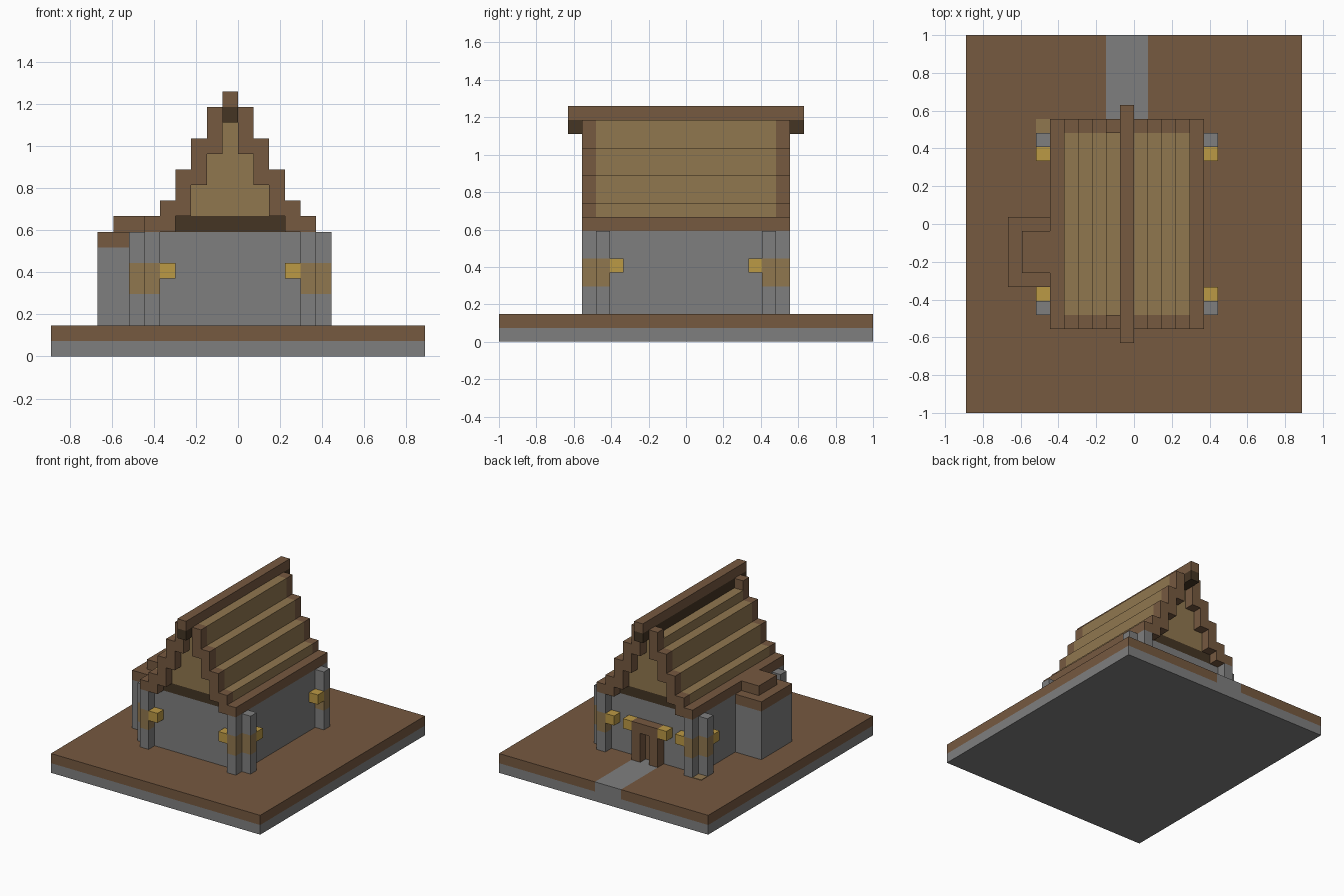
import bpy
import bmesh
from mathutils import Vector

U = 2 / 27  # one block

cube = bpy.data.objects.get("Cube")
if cube:
    bpy.data.objects.remove(cube, do_unlink=True)


def material(name, *rgb):
    m = bpy.data.materials.new(name)
    m.use_nodes = True
    m.diffuse_color = (*rgb, 1)
    m.node_tree.nodes["Principled BSDF"].inputs["Base Color"].default_value = (*rgb, 1)
    return m


BROWN = material("brown wood", 0.18, 0.1, 0.051)
STONE = material("grey stone", 0.212, 0.212, 0.212)
TAN = material("tan planks", 0.28, 0.184, 0.078)
GOLD = material("gold lantern", 0.5, 0.32, 0.06)
DARK = material("dark wood", 0.058, 0.035, 0.017)


def prism(name, mat, outline, direction):
    """Extrude a closed outline of 3D points (in blocks) along a direction."""
    bm = bmesh.new()
    face = bm.faces.new([bm.verts.new(Vector(p) * U) for p in outline])
    out = bmesh.ops.extrude_face_region(bm, geom=[face])
    verts = [g for g in out["geom"] if isinstance(g, bmesh.types.BMVert)]
    bmesh.ops.translate(bm, verts=verts, vec=Vector(direction) * U)
    bmesh.ops.recalc_face_normals(bm, faces=bm.faces)
    mesh = bpy.data.meshes.new(name)
    bm.to_mesh(mesh)
    bm.free()
    mesh.materials.append(mat)
    obj = bpy.data.objects.new(name, mesh)
    bpy.context.collection.objects.link(obj)
    return obj


def box(name, mat, x, y, z):
    """Box between pairs of block coordinates."""
    outline = [(x[0], y[0], z[0]), (x[1], y[0], z[0]),
               (x[1], y[1], z[0]), (x[0], y[1], z[0])]
    return prism(name, mat, outline, (0, 0, z[1] - z[0]))


def span(center, sign, near, far):
    """Range at a distance from a centre, on either side of it."""
    return sorted((center + sign * near, center + sign * far))


MID = -0.5  # centre line of the house

# Ground with a path let into the back
box("foundation", STONE, (-12, 12), (-13.5, 13.5), (0, 1))
ground = [(-12, -13.5), (12, -13.5), (12, 13.5), (1, 13.5),
          (1, 6.5), (-2, 6.5), (-2, 13.5), (-12, 13.5)]
prism("ground", BROWN, [(x, y, 1) for x, y in ground], (0, 0, 1))
box("path", STONE, (-2, 1), (6.5, 13.5), (1, 2))
box("ground_patch", TAN, (-7, -6), (6.5, 7.5), (2, 2.05))

# Walls
box("walls", STONE, (-6, 5), (-6.5, 6.5), (2, 8))

# Corner posts with plank bands and lanterns
for sx, side in ((-1, "right"), (1, "left")):
    for sy, end in ((-1, "front"), (1, "back")):
        spots = {
            "end": (span(MID, sx, 4.5, 5.5), span(0, sy, 6.5, 7.5)),
            "side": (span(MID, sx, 5.5, 6.5), span(0, sy, 5.5, 6.5)),
        }
        for kind, (x, y) in spots.items():
            tag = f"{end}_{side}_{kind}"
            box(f"{tag}_post_foot", STONE, x, y, (2, 4))
            box(f"{tag}_post_band", TAN, x, y, (4, 6))
            box(f"{tag}_post_top", STONE, x, y, (6, 8))
        box(f"{end}_{side}_end_lantern", GOLD,
            span(MID, sx, 3.5, 4.5), span(0, sy, 6.5, 7.5), (5, 6))
        box(f"{end}_{side}_side_lantern", GOLD,
            span(MID, sx, 5.5, 6.5), span(0, sy, 4.5, 5.5), (5, 6))

# Back door with frame and lanterns
for s, side in ((-1, "right"), (1, "left")):
    box(f"door_jamb_{side}", BROWN, span(MID, s, 0.5, 1.5), (6.5, 7.5), (2, 5))
    box(f"door_lantern_{side}", GOLD, span(MID, s, 1.5, 2.5), (6.5, 7.5), (5, 6))
box("door_lintel", BROWN, (-2, 1), (6.5, 7.5), (5, 6))
box("door_panel", BROWN, (-1, 0), (6.5, 6.6), (2, 5))

# Eaves and the beam between them
box("gable_beam", DARK, (-4, 3), (-6.5, 6.5), (8, 9))
for s, side in ((-1, "right"), (1, "left")):
    box(f"eave_{side}", BROWN, span(MID, s, 3.5, 5.5), (-7.5, 7.5), (8, 9))

# Stepped plank roof, one column top per block
tops = [10, 12, 14, 15, 15, 16, 14, 12, 10]
steps = [(-5, 9)]
for i, top in enumerate(tops):
    for x in (i - 5, i - 4):
        if steps[-1][1] == top and len(steps) > 1:
            steps.pop() if steps[-2][1] == top else None
        steps.append((x, top))
steps.append((4, 9))
steps = list(dict.fromkeys(steps))
prism("plank_roof", TAN, [(x, -6.5, z) for x, z in steps], (0, 13, 0))

# Stepped gable trim at both ends
for s, side in ((-1, "right"), (1, "left")):
    for sy, end in ((-1, "front"), (1, "back")):
        for i, z in enumerate(((13, 16), (11, 14), (9, 12), (9, 10))):
            box(f"{end}_{side}_trim_{i}", BROWN,
                span(MID, s, i + 0.5, i + 1.5), span(0, sy, 6.5, 7.5), z)

# Ridge
box("ridge_beam", DARK, (-1, 0), (-8.5, 8.5), (15, 16))
box("ridge_cap", BROWN, (-1, 0), (-8.5, 8.5), (16, 17))

# Side chimney
box("chimney_base", STONE, (-9, -6), (-4.5, 0.5), (2, 7))
box("chimney_rim", BROWN, (-9, -6), (-4.5, 0.5), (7, 8))
box("chimney_cap", BROWN, (-8, -6), (-3.5, -0.5), (8, 9))
